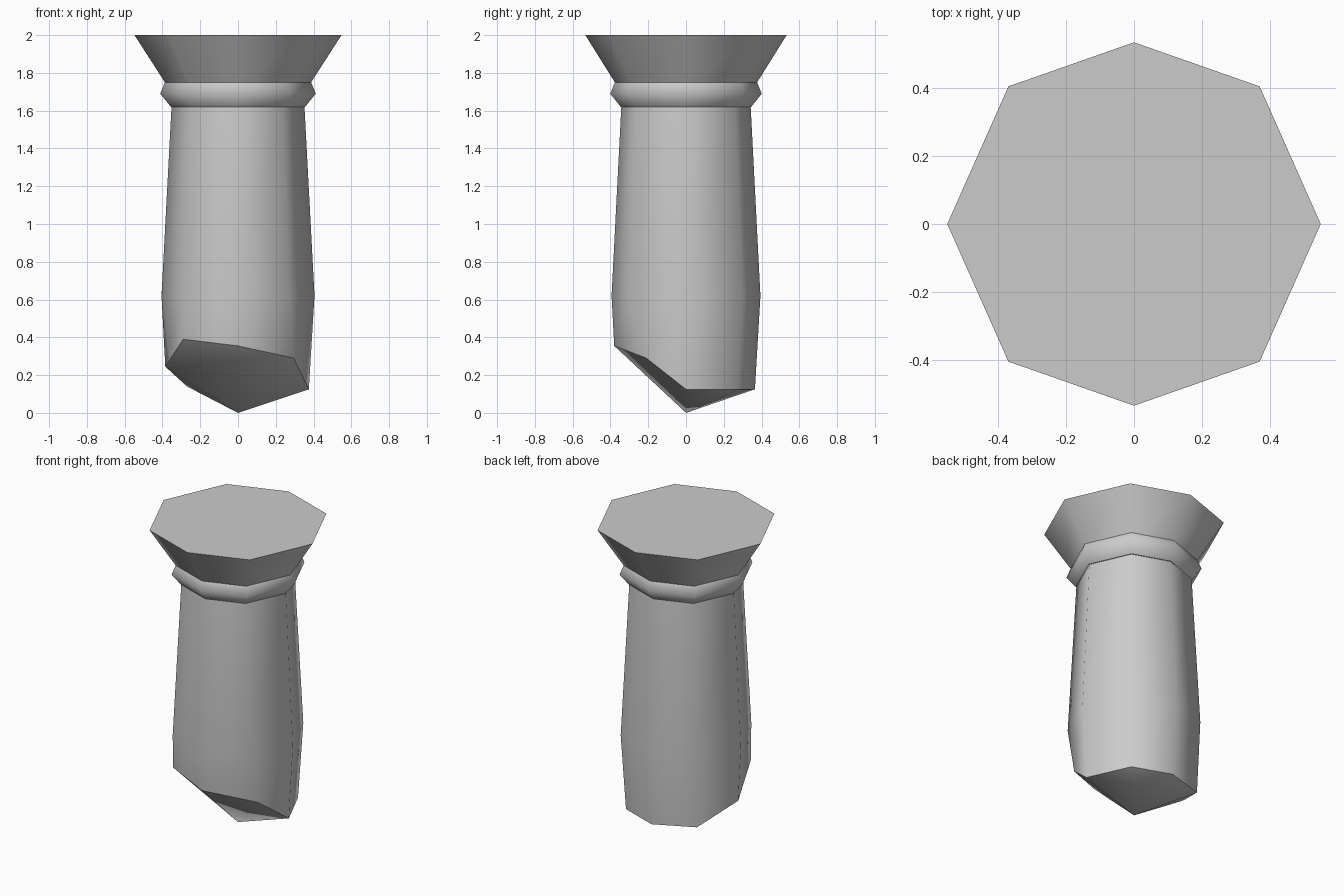
import bpy
import bmesh
from mathutils import Vector

cube = bpy.data.objects.get("Cube")
if cube:
    bpy.data.objects.remove(cube, do_unlink=True)

GREY = (0.6, 0.6, 0.6, 1)
stone = bpy.data.materials.new("grey")
stone.use_nodes = True
stone.diffuse_color = GREY
bsdf = next(n for n in stone.node_tree.nodes if n.type == 'BSDF_PRINCIPLED')
bsdf.inputs["Base Color"].default_value = GREY

# Slightly stretched octagon used for every cross-section
OCTAGON = [(1, 0), (.673, .737), (0, .973), (-.673, .737),
           (-1, 0), (-.673, -.737), (0, -.973), (.673, -.737)]


def section(radius, z):
    return [Vector((x * radius, y * radius, z)) for x, y in OCTAGON]


def loft(name, sections, tip=None, lid=False):
    """Skin stacked sections from bottom to top, with an optional point or lid."""
    bm = bmesh.new()
    rings = [[bm.verts.new(p) for p in s] for s in sections]
    for low, high in zip(rings, rings[1:]):
        for i in range(len(low)):
            j = (i + 1) % len(low)
            bm.faces.new((low[i], low[j], high[j], high[i]))
    hard = []
    if tip is not None:
        point = bm.verts.new(tip)
        for a, b in zip(rings[0], rings[0][1:] + rings[0][:1]):
            bm.faces.new((b, a, point))
        hard.append(rings[0])
    if lid:
        bm.faces.new(rings[-1])
        hard.append(rings[-1])
    for f in bm.faces:
        f.smooth = True
    for ring in hard:
        for a, b in zip(ring, ring[1:] + ring[:1]):
            bm.edges.get((a, b)).smooth = False
    mesh = bpy.data.meshes.new(name)
    bm.to_mesh(mesh)
    bm.free()
    mesh.materials.append(stone)
    obj = bpy.data.objects.new(name, mesh)
    bpy.context.collection.objects.link(obj)
    return obj


# Shaft with an obliquely cut, pointed foot
rim = [Vector(p) for p in (
    (.375, 0, .125), (.25, .275, .125), (0, .365, .125), (-.27, .27, .14),
    (-.385, 0, .245), (-.29, -.27, .39), (0, -.38, .355), (.295, -.21, .29))]
loft("shaft", [rim, section(.405, .62), section(.352, 1.62)], tip=(0, 0, 0))

# Bulging collar
loft("collar", [section(.355, 1.62), section(.412, 1.69), section(.387, 1.75)])

# Flared head with a flat top
loft("flared_head", [section(.387, 1.75), section(.548, 2)], lid=True)
